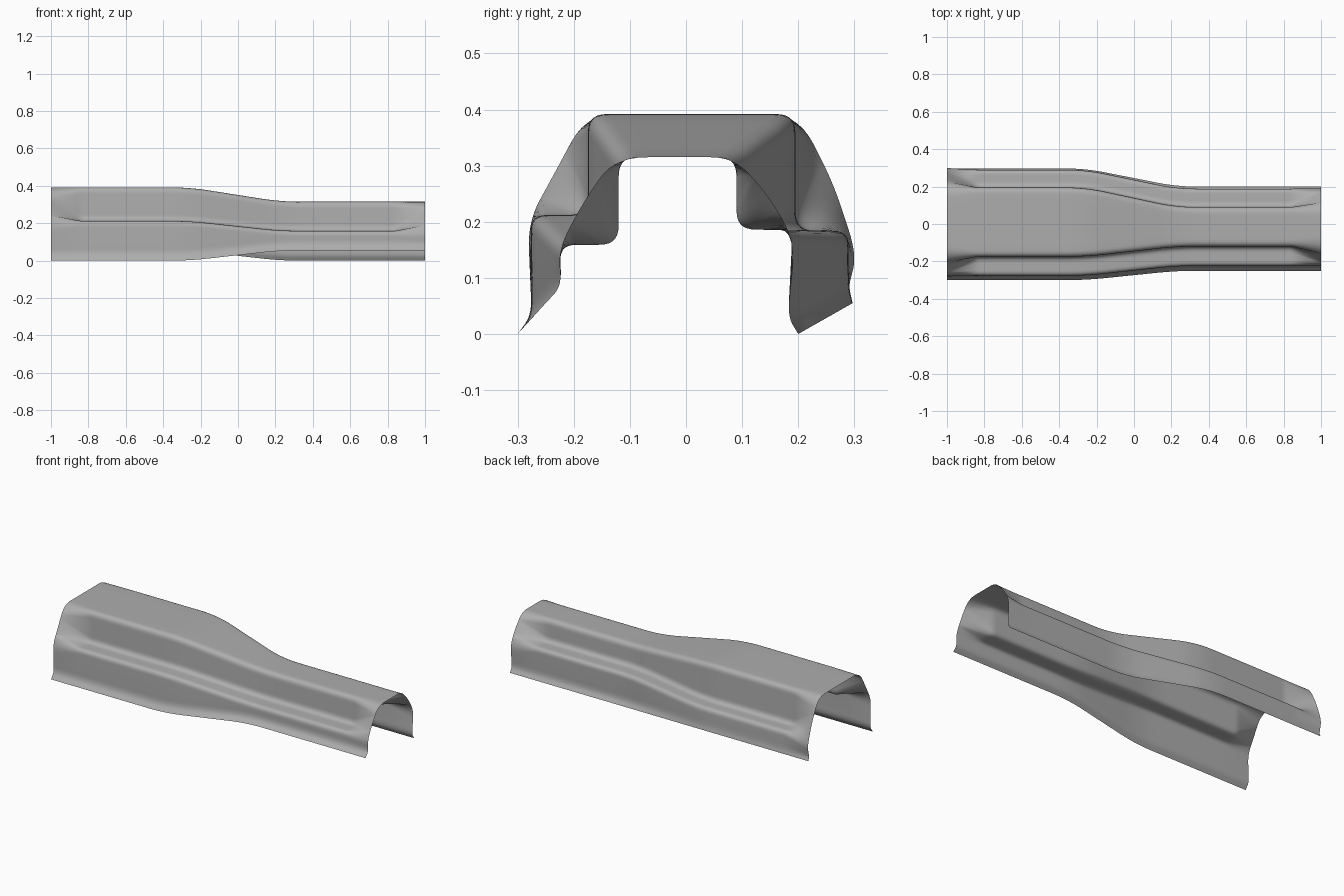
import bpy, bmesh
from mathutils import Vector

if "Cube" in bpy.data.objects:
    bpy.data.objects.remove(bpy.data.objects["Cube"])

# Corner points (y, z) of one half section: roof edge, ledge inner, ledge outer, flare, hem.
# Each pair is (wide left end, narrow right end).
FRONT_MID = ([(-.175, .392), (-.175, .212), (-.277, .212), (-.275, .035), (-.30, 0)],
             [(-.12, .315), (-.12, .159), (-.225, .159), (-.222, .085), (-.25, .055)])
FRONT_END = ([(-.178, .392), (-.235, .285), (-.282, .20), (-.275, .035), (-.30, 0)],
             [(-.128, .315), (-.185, .232), (-.228, .15), (-.222, .085), (-.25, .055)])
BACK_MID = ([(.195, .392), (.195, .184), (.29, .184), (.29, .085), (.297, .055)],
            [(.09, .315), (.09, .186), (.19, .186), (.182, .03), (.20, 0)])
BACK_END = ([(.20, .392), (.262, .27), (.305, .14), (.288, .08), (.297, .055)],
            [(.085, .315), (.145, .25), (.195, .165), (.182, .03), (.20, 0)])
R_MID = (.035, .035, .03, .03)
R_END = (.06, .05, .05, .03)
N = 8


def ramp(x):
    """Straight ramp with rounded ends, 0 at left and 1 at right."""
    s = [min(1, max(0, (x + d + .26) / .49)) for d in (k * .02 for k in range(-5, 6))]
    return sum(s) / len(s)


def rounded(points, radii):
    """Half section with rounded corners and a fixed number of points."""
    out = []
    chain = [Vector((0, points[0][1]))] + [Vector(p) for p in points]
    for i, r in enumerate(radii):
        a, p, b = chain[i:i + 3]
        ra = min(r, (a - p).length * .48)
        rb = min(r, (b - p).length * .48)
        s, e = p + (a - p).normalized() * ra, p + (b - p).normalized() * rb
        for k in range(N):
            u = k / (N - 1)
            c = .15 * 4 * u * (1 - u)      # push the curve slightly toward the corner
            q = s * (1 - u) ** 2 + p * 2 * u * (1 - u) + e * u ** 2
            out.append(q.lerp(p, c * .3))
    out.append(chain[-1])
    return out


def half(pair_mid, pair_end, x):
    t = ramp(x)
    mix = lambda pr: [Vector(a).lerp(Vector(b), t) for a, b in zip(*pr)]
    f = min(1, max(0, (abs(x) - .84) / .16))
    m, e = rounded(mix(pair_mid), R_MID), rounded(mix(pair_end), R_END)
    return [a.lerp(b, f) for a, b in zip(m, e)]


# Sheet metal rail: sections swept along x
bm = bmesh.new()
rows = []
steps = 120
for i in range(steps + 1):
    x = -1 + 2 * i / steps
    front = half(FRONT_MID, FRONT_END, x)
    back = half(BACK_MID, BACK_END, x)
    a, b = front[0], back[0]
    roof = [a.lerp(b, k / 6) for k in range(1, 6)]
    rows.append([bm.verts.new((x, p.x, p.y)) for p in front[::-1] + roof + back])
for r, s in zip(rows, rows[1:]):
    for k in range(len(r) - 1):
        bm.faces.new((r[k], s[k], s[k + 1], r[k + 1])).smooth = True

mesh = bpy.data.meshes.new("formed_rail")
bm.to_mesh(mesh)
bm.free()
rail = bpy.data.objects.new("formed_rail", mesh)
bpy.context.collection.objects.link(rail)

steel = bpy.data.materials.new("grey steel")
steel.diffuse_color = (.42, .42, .42, 1)
steel.use_nodes = True
steel.node_tree.nodes["Principled BSDF"].inputs["Base Color"].default_value = steel.diffuse_color
mesh.materials.append(steel)
